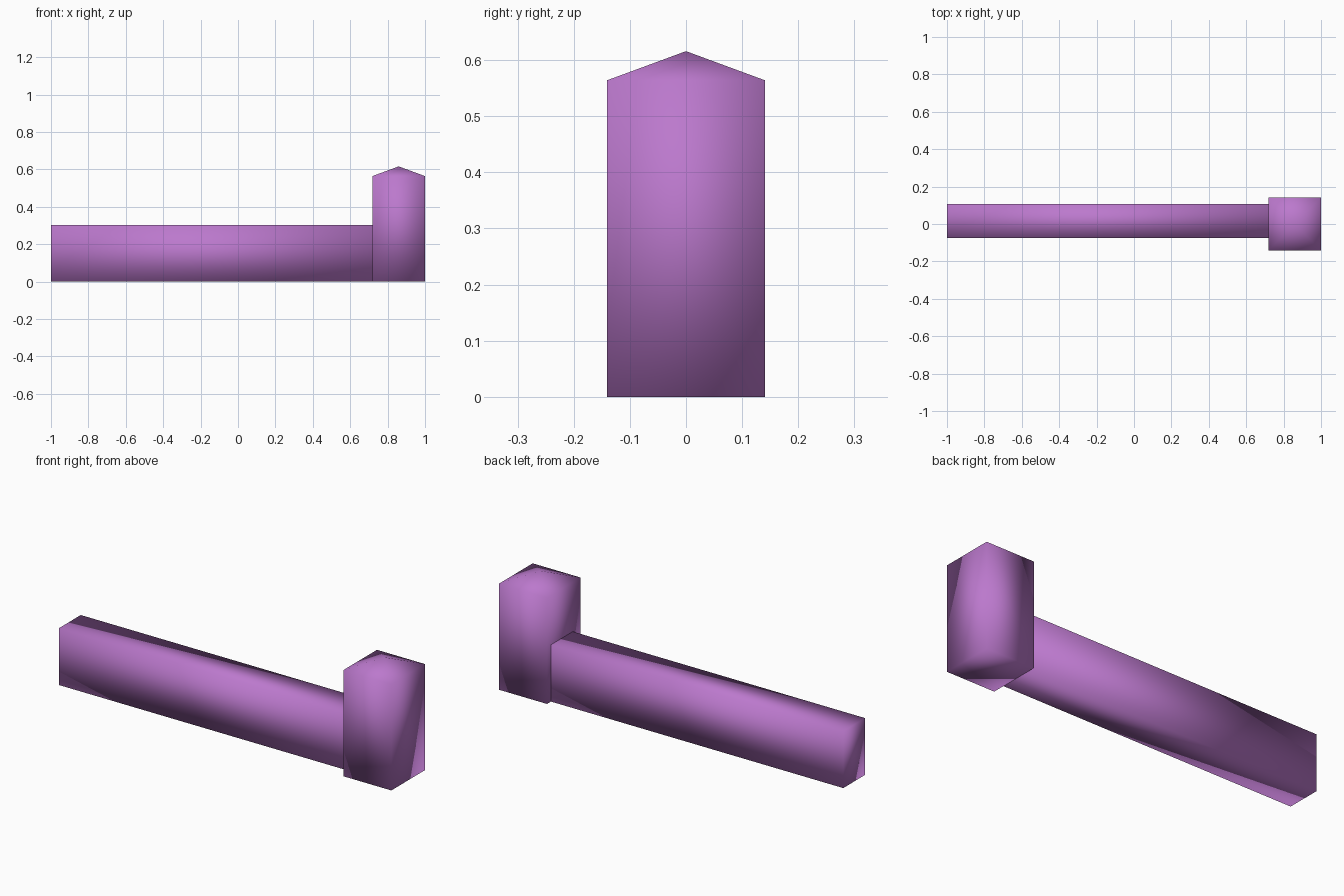
import bpy
import bmesh

cube = bpy.data.objects.get("Cube")
if cube:
    bpy.data.objects.remove(cube, do_unlink=True)

# Single flat colour
purple = bpy.data.materials.new("soft_purple")
purple.use_nodes = True
colour = (0.50, 0.19, 0.61, 1.0)
purple.diffuse_color = colour
purple.node_tree.nodes["Principled BSDF"].inputs["Base Color"].default_value = colour


def block(name, low, high, peak=None):
    """Smooth-shaded box between two corners, optionally with a pyramid top."""
    bm = bmesh.new()
    bmesh.ops.create_cube(bm, size=1)
    for v in bm.verts:
        v.co = [lo if c < 0 else hi for c, lo, hi in zip(v.co, low, high)]
    if peak is not None:
        bm.normal_update()
        top = [f for f in bm.faces if f.normal.z > 0.9]
        apex = bmesh.ops.poke(bm, faces=top)["verts"][0]
        apex.co.z = peak
    bmesh.ops.recalc_face_normals(bm, faces=bm.faces)
    for f in bm.faces:
        f.smooth = True
    mesh = bpy.data.meshes.new(name)
    bm.to_mesh(mesh)
    bm.free()
    mesh.materials.append(purple)
    obj = bpy.data.objects.new(name, mesh)
    bpy.context.collection.objects.link(obj)
    return obj


# Long low wall running up to the post
block("low_wall", (-1, -0.075, 0), (0.718, 0.108, 0.302))

# Square post with a shallow pointed cap
block("end_post", (0.718, -0.141, 0), (1, 0.141, 0.564), peak=0.616)
